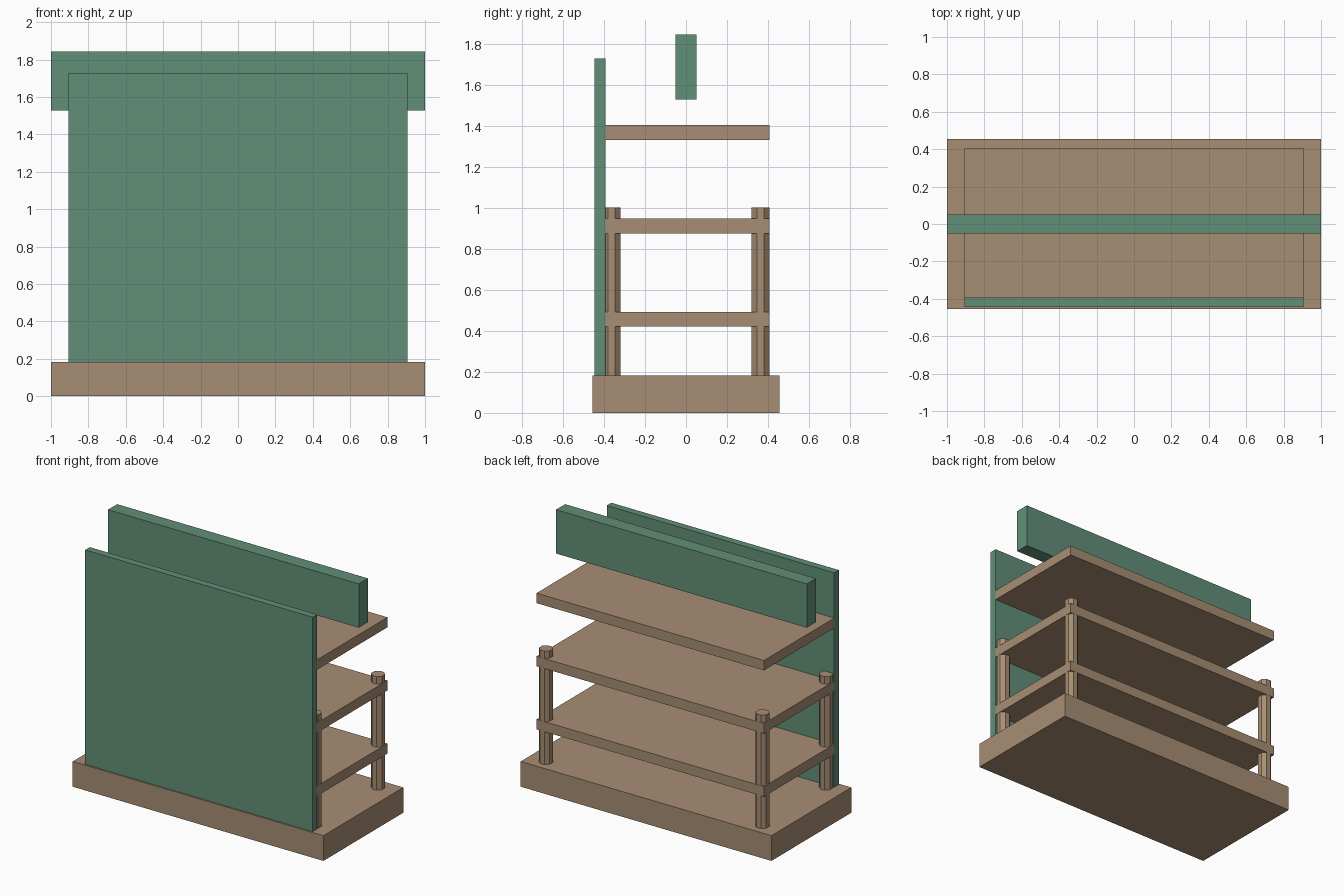
import bpy
import math

cube = bpy.data.objects.get("Cube")
if cube:
    bpy.data.objects.remove(cube, do_unlink=True)


def make_material(name, color):
    mat = bpy.data.materials.new(name)
    mat.use_nodes = True
    mat.diffuse_color = color
    mat.node_tree.nodes["Principled BSDF"].inputs["Base Color"].default_value = color
    return mat


tan = make_material("tan wood", (0.39, 0.27, 0.172, 1))
green = make_material("muted green", (0.12, 0.275, 0.188, 1))


def finish(name, mat):
    obj = bpy.context.object
    obj.name = name
    obj.data.materials.append(mat)
    return obj


def box(name, mat, half_x, y0, y1, z0, z1):
    """Box centred on x, spanning the given y and z ranges."""
    bpy.ops.mesh.primitive_cube_add(size=1, location=(0, (y0 + y1) / 2, (z0 + z1) / 2))
    bpy.context.object.scale = (2 * half_x, y1 - y0, z1 - z0)
    bpy.ops.object.transform_apply(location=False, rotation=False, scale=True)
    return finish(name, mat)


# Plinth, front panel and overhead sign beam
BASE_TOP = 0.182
box("base", tan, 1.0, -0.455, 0.455, 0, BASE_TOP)
box("front_panel", green, 0.907, -0.445, -0.393, BASE_TOP, 1.728)
box("top_beam", green, 1.0, -0.052, 0.052, 1.527, 1.843)

# Three shelves, butted against the back of the panel
for name, z in (("lower_shelf", 0.42), ("middle_shelf", 0.875), ("upper_shelf", 1.33)):
    box(name, tan, 0.907, -0.393, 0.407, z, z + 0.072)

# Octagonal corner posts with flats facing the axes
POST_TOP = 1.0
for side_x, x in (("left", 0.863), ("right", -0.863)):
    for side_y, y in (("front", -0.363), ("back", 0.363)):
        bpy.ops.mesh.primitive_cylinder_add(
            vertices=8, radius=0.0465, depth=POST_TOP - BASE_TOP,
            location=(x, y, (POST_TOP + BASE_TOP) / 2), rotation=(0, 0, math.pi / 8))
        finish(f"{side_y}_{side_x}_post", tan)
